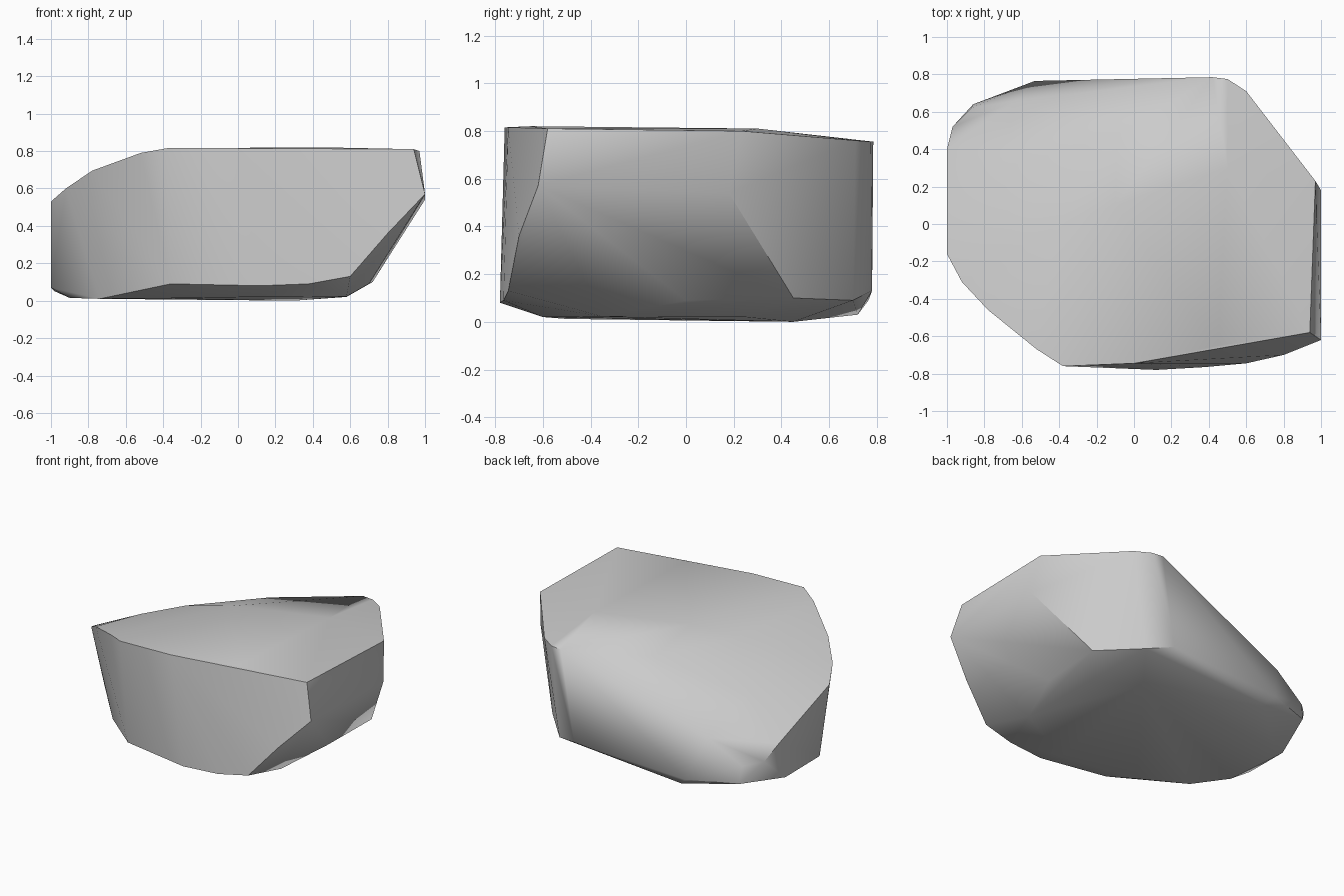
import bpy, bmesh, math

# Boulder described by its level outlines (x, y, z), wrapped in one tight skin
underside = [
    (-0.90, -0.12, 0.015), (-0.86, 0.36, 0.025), (-0.47, 0.72, 0.03), (0.30, 0.45, 0.0),
    (0.58, 0.25, 0.02), (0.58, -0.35, 0.022), (0.10, -0.60, 0.02), (-0.44, -0.50, 0.012),
    (-0.74, -0.33, 0.01)]
lower_rim = [
    (-1.0, -0.05, 0.07), (-0.98, 0.30, 0.05), (-0.86, 0.64, 0.10), (-0.53, 0.765, 0.09),
    (0.32, 0.78, 0.13), (0.49, 0.70, 0.09), (0.72, 0.45, 0.10), (0.70, 0.00, 0.09),
    (0.60, -0.745, 0.13), (0.38, -0.765, 0.09), (0.12, -0.78, 0.08), (-0.36, -0.705, 0.09)]
shoulder = [
    (-1.0, -0.16, 0.53), (-1.0, 0.40, 0.33), (-0.97, 0.52, 0.24), (-0.87, 0.62, 0.22),
    (-0.63, 0.66, 0.37), (-0.28, 0.66, 0.51), (0.025, 0.65, 0.65), (1.0, 0.18, 0.54),
    (1.0, -0.62, 0.57), (0.80, -0.70, 0.36), (-0.92, -0.31, 0.60), (-0.78, -0.46, 0.695)]
crown = [
    (-0.52, -0.67, 0.79), (-0.38, -0.76, 0.815), (0.0, -0.745, 0.815), (0.45, -0.65, 0.82),
    (0.94, -0.58, 0.81), (0.97, 0.23, 0.80), (0.60, 0.71, 0.76), (0.50, 0.775, 0.755),
    (0.42, 0.785, 0.755), (0.50, 0.30, 0.81), (-0.09, 0.48, 0.725), (-0.41, 0.0, 0.765),
    (-0.10, 0.10, 0.81), (-0.65, -0.15, 0.70), (-0.47, 0.63, 0.45), (-0.70, 0.30, 0.55)]

bm = bmesh.new()
for p in underside + lower_rim + shoulder + crown:
    bm.verts.new(p)
bmesh.ops.convex_hull(bm, input=bm.verts)
bmesh.ops.delete(bm, geom=[v for v in bm.verts if not v.link_faces], context='VERTS')
bmesh.ops.recalc_face_normals(bm, faces=bm.faces)

mesh = bpy.data.meshes.new("boulder")
bm.to_mesh(mesh)
bm.free()
boulder = bpy.data.objects.new("boulder", mesh)
bpy.context.collection.objects.link(boulder)

# Smooth faces with the hard breaks kept
bpy.context.view_layer.objects.active = boulder
boulder.select_set(True)
bpy.ops.object.shade_smooth_by_angle(angle=math.radians(40))
